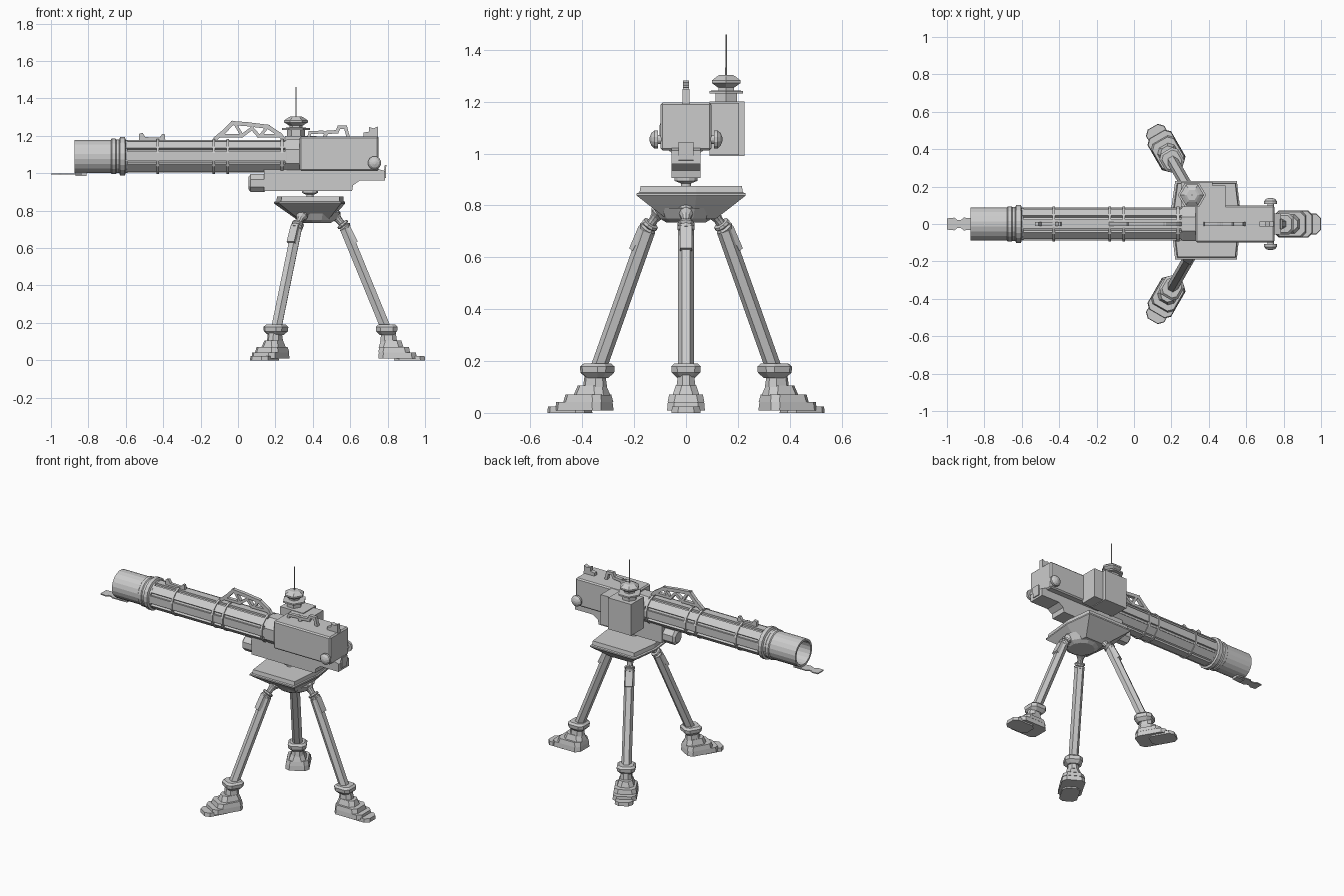
import bpy, bmesh
from math import pi, sin, cos, radians
from mathutils import Matrix, Vector

if "Cube" in bpy.data.objects:
    bpy.data.objects.remove(bpy.data.objects["Cube"])


def finish(name, bm):
    bmesh.ops.remove_doubles(bm, verts=bm.verts, dist=1e-5)
    bmesh.ops.recalc_face_normals(bm, faces=bm.faces)
    mesh = bpy.data.meshes.new(name)
    bm.to_mesh(mesh)
    bm.free()
    ob = bpy.data.objects.new(name, mesh)
    bpy.context.collection.objects.link(ob)
    return ob


def loft(name, rings):
    """Skin equal-length rings of 3D points and cap both ends."""
    bm = bmesh.new()
    vs = [[bm.verts.new(p) for p in r] for r in rings]
    n = len(rings[0])
    for a, b in zip(vs, vs[1:]):
        for i in range(n):
            bm.faces.new((a[i], a[(i + 1) % n], b[(i + 1) % n], b[i]))
    bm.faces.new(vs[0])
    bm.faces.new(vs[-1])
    return finish(name, bm)


def side_prism(name, pts, y0, y1):
    return loft(name, [[(x, y, z) for x, z in pts] for y in (y0, y1)])


def box(name, x0, x1, y0, y1, z0, z1):
    return side_prism(name, [(x0, z0), (x1, z0), (x1, z1), (x0, z1)], y0, y1)


def turned(name, origin, axis, profile, sides, phase=0.5):
    """Revolve (distance along axis, radius) pairs; tiny radius closes an end."""
    q = Vector(axis).normalized().to_track_quat('Z', 'Y')
    o = Vector(origin)
    rings = []
    for t, r in profile:
        angles = [2 * pi * (i + phase) / sides for i in range(sides)]
        rings.append([o + q @ Vector((r * cos(a), r * sin(a), t)) for a in angles])
    return loft(name, rings)


def bars(name, path, thick, half):
    """Chain of flat bars following (x, z) points in the centre plane."""
    for i, (a, b) in enumerate(zip(path, path[1:])):
        a, b = Vector(a), Vector(b)
        d = (b - a).normalized()
        n = Vector((-d.y, d.x)) * thick / 2
        d *= thick * 0.4
        side_prism(f"{name}_{i + 1}", [a - d + n, b + d + n, b + d - n, a - d - n], -half, half)


X, Z = (1, 0, 0), (0, 0, 1)
AXIS = 1.09

# Fluted barrel: eight panels with grooves between them
section = []
for k in range(8):
    for off, r in ((-18, .078), (-16, .091), (16, .091), (18, .078)):
        a = radians(45 * k + off)
        section.append((r * cos(a), AXIS + r * sin(a)))
loft("fluted_barrel", [[(x, y, z) for y, z in section] for x in (-.61, .26)])

# Hollow muzzle and its collar
turned("muzzle", (0, 0, AXIS), X,
       [(-.70, .01), (-.70, .076), (-.873, .076), (-.873, .09), (-.59, .09), (-.59, .01)], 20)
turned("muzzle_collar", (0, 0, AXIS), X,
       [(-.68, .09), (-.675, .096), (-.655, .096), (-.65, .091), (-.635, .091),
        (-.63, .104), (-.605, .104), (-.60, .09)], 20)

# Barrel bands and the rear barrel sleeve
for i, x in enumerate((-.43, -.13, -.055, .235)):
    turned(f"barrel_band_{i + 1}", (x, 0, AXIS), X,
           [(-.007, .085), (-.007, .095), (.007, .095), (.007, .085)], 16)
turned("barrel_sleeve", (0, 0, AXIS), X, [(.25, .09), (.26, .097), (.34, .097)], 8)

# Flat tongue below the muzzle
outline = [(-1, .03), (-.96, .034), (-.945, .022), (-.925, .022), (-.91, .034), (-.84, .03), (-.81, .02)]
ring = outline + [(x, -y) for x, y in reversed(outline)]
loft("muzzle_tongue", [[(x, y, z) for x, y in ring] for z in (.992, .999)])
box("tongue_mount", -.87, -.81, -.02, .02, .985, 1.004)

# Receiver with bevelled edges, plus the cradle below it
receiver = box("receiver", .33, .752, -.098, .098, 1.012, 1.197)
bev = receiver.modifiers.new("edge", 'BEVEL')
bev.width, bev.segments = .008, 1
side_prism("cradle", [(.14, 1.02), (.14, .905), (.61, .905), (.615, .935), (.65, .96),
                      (.785, .96), (.785, 1.012), (.74, 1.025)], -.055, .055)
side_prism("rear_grip", [(.75, .965), (.79, .975), (.793, 1.045), (.785, 1.045), (.78, 1.01), (.75, 1.01)],
           -.028, .028)
turned("cradle_front_cylinder", (0, 0, .947), X,
       [(.055, .035), (.068, .052), (.14, .052), (.15, .04)], 8)

# Side knobs
for s, label in ((-1, "right"), (1, "left")):
    turned(f"{label}_knob", (.73, s * .09, 1.055), (0, s, 0),
           [(0, .018), (.018, .018), (.018, .036), (.032, .036), (.044, .025), (.05, .008)], 12)

# Ammunition box beside the receiver
box("side_box", .25, .42, .09, .225, .99, 1.2)
box("side_box_rear", .42, .49, .09, .205, .995, 1.195)

# Hexagonal sensor with aerial
turned("sensor", (.31, .155, 0), Z,
       [(1.19, .048), (1.232, .048), (1.232, .075), (1.242, .075), (1.244, .035), (1.254, .035),
        (1.272, .064), (1.282, .064), (1.297, .042), (1.303, .03)], 6, 0)
turned("aerial", (.31, .155, 0), Z, [(1.29, .004), (1.46, .0025)], 6)

# Skeleton handle on the barrel
bars("handle_frame", [(-.12, 1.185), (-.075, 1.222), (-.03, 1.268), (.05, 1.262), (.16, 1.248), (.225, 1.205), (.24, 1.185)], .022, .012)
bars("handle_lower_rail", [(-.09, 1.2), (.02, 1.2), (.075, 1.24), (.11, 1.2), (.22, 1.2)], .018, .012)
bars("handle_brace", [(.02, 1.205), (-.01, 1.255)], .016, .012)
bars("handle_rear_brace", [(.12, 1.2), (.155, 1.245)], .016, .012)

# Front sight, top loop and rear sight
side_prism("front_sight", [(-.53, 1.17), (-.53, 1.21), (-.51, 1.216), (-.495, 1.193), (-.42, 1.19),
                           (-.405, 1.21), (-.392, 1.21), (-.388, 1.17)], -.01, .01)
bars("top_loop", [(.38, 1.2), (.385, 1.217), (.45, 1.22), (.475, 1.212)], .016, .012)
bars("top_loop_rear", [(.465, 1.2), (.475, 1.218), (.53, 1.222), (.54, 1.246), (.575, 1.246), (.587, 1.2)], .018, .012)
side_prism("rear_sight", [(.67, 1.19), (.67, 1.217), (.70, 1.222), (.70, 1.247), (.725, 1.24),
                          (.747, 1.25), (.75, 1.19)], -.014, .014)

# Mounting plate tapering into a hub, with the swivel on top
plate = [(-.185, .21), (.145, .21), (.168, .02), (.145, -.21), (-.185, -.21), (-.212, .02)]
rings = []
for s, z in ((.93, .875), (.95, .85), (1, .847), (1, .838), (.94, .828), (.80, .805), (.45, .748)):
    shift = .02 * (1 - s)
    rings.append([(.405 + shift + s * x, .02 + s * y, z) for x, y in plate])
loft("mounting_plate", rings)
turned("hub_bottom", (.42, 0, 0), Z, [(.735, .08), (.75, .105), (.79, .13)], 12)
turned("swivel", (.385, 0, 0), Z, [(.86, .02), (.885, .02), (.895, .045), (.91, .045)], 12)


def slab(name, x0, x1, hw, z0, z1, inset=0.0, cut=.025):
    """Chamfered foot layer, optionally tapering toward its top."""
    rings = []
    for z, d in ((z0, 0), (z1, inset)):
        a, b, h = x0 + d, x1 - d, hw - d
        c = min(cut, h * .6)
        rings.append([(x, y, z) for x, y in (
            (a + c, -h), (b - c, -h), (b, -h + c), (b, h - c),
            (b - c, h), (a + c, h), (a, h - c), (a, -h + c))])
    return loft(name, rings)


# Rear leg, then two copies turned about the hub
foot_a, foot_b = Vector((.565, 0, .72)), Vector((.795, 0, .16))
down = foot_b - foot_a
leg = [
    turned("leg_strut", foot_a, down, [(0, .024), (.02, .031), (down.length, .031)], 6, 0),
    side_prism("leg_shoulder", [(.575, .735), (.598, .72), (.640, .635), (.625, .625), (.575, .705)], -.023, .023),
    turned("leg_ball", (.505, 0, .79), (.06, 0, -.07),
           [(-.01, .016), (.005, .032), (.025, .034), (.042, .022), (.06, .018), (.075, .018),
            (.078, .032), (.088, .034), (.095, .025), (.102, .034), (.115, .028)], 10),
    slab("foot_toe", .835, 1.0, .056, 0, .024, .002),
    slab("foot_sole", .75, .955, .073, .01, .042, .003),
    slab("foot_step", .75, .92, .071, .042, .07, .006),
    slab("foot_instep", .752, .885, .052, .068, .105, .012),
    slab("foot_ankle", .76, .85, .037, .10, .147, .006),
    loft("foot_cup", [[(.795 + sx * x, sy * h, z) for sx, sy in
                       ((-1, -.6), (-.6, -1), (.6, -1), (1, -.6), (1, .6), (.6, 1), (-.6, 1), (-1, .6))]
                      for x, h, z in ((.037, .035, .135), (.056, .055, .155), (.058, .057, .178), (.046, .045, .19))]),
]
hub = Vector((.4, 0, 0))
for label, angle in (("left", 120), ("right", -120)):
    turn = Matrix.Translation(hub) @ Matrix.Rotation(radians(angle), 4, 'Z') @ Matrix.Translation(-hub)
    for part in leg:
        copy = bpy.data.objects.new(f"{label}_{part.name}", part.data)
        bpy.context.collection.objects.link(copy)
        copy.matrix_world = turn
for part in leg:
    part.name = "rear_" + part.name
